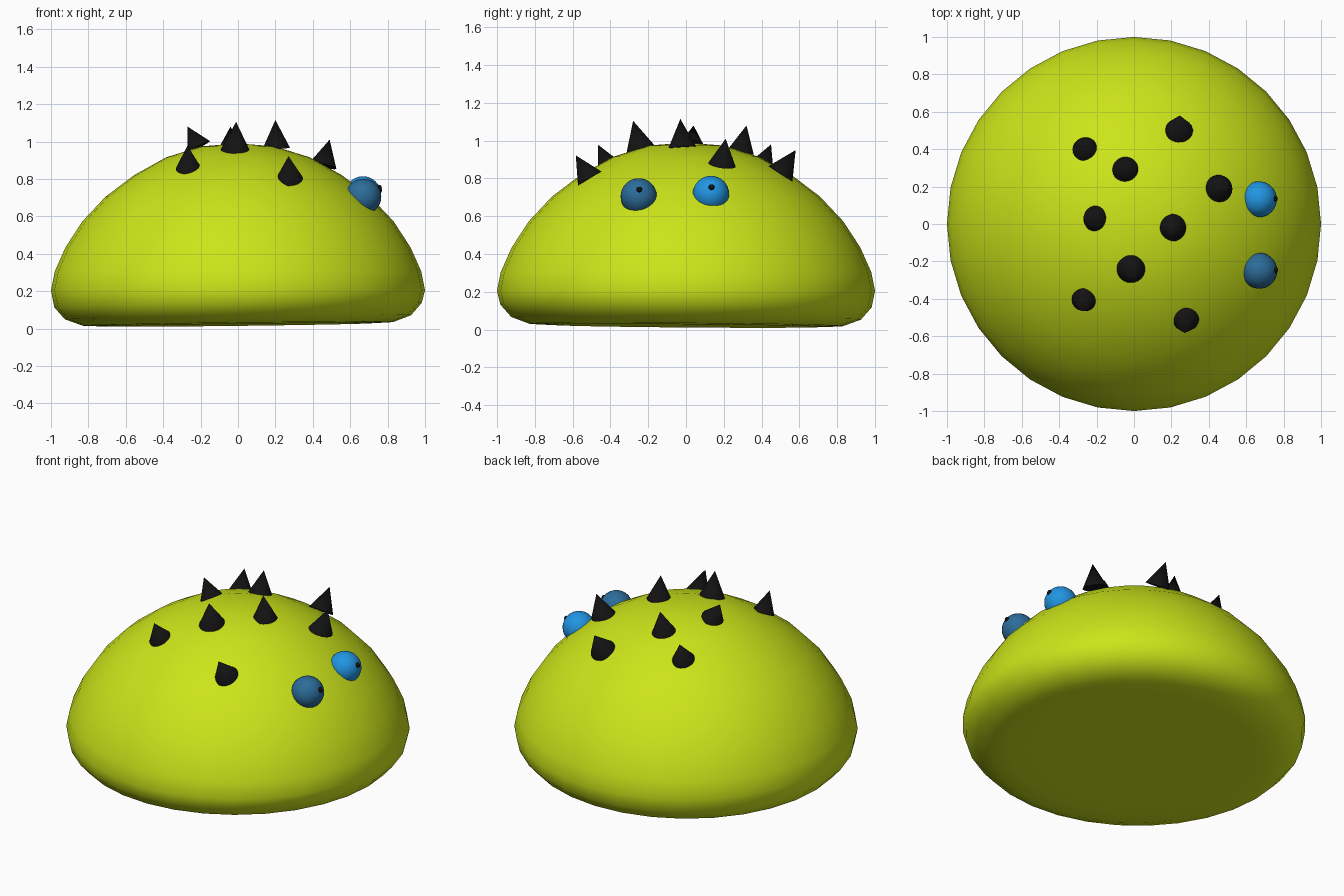
import bpy, bmesh, math
from mathutils import Vector, Matrix

if "Cube" in bpy.data.objects:
    bpy.data.objects.remove(bpy.data.objects["Cube"])


def material(name, rgb):
    m = bpy.data.materials.new(name)
    m.diffuse_color = (*rgb, 1)
    m.use_nodes = True
    m.node_tree.nodes["Principled BSDF"].inputs["Base Color"].default_value = m.diffuse_color
    return m


GREEN = material("lime_skin", (0.60, 0.78, 0.01))
BLACK = material("black", (0.006, 0.006, 0.006))
BRIGHT = material("bright_blue", (0.016, 0.30, 0.76))
DULL = material("dull_blue", (0.025, 0.15, 0.32))


def finish(name, bm, mat, angle=50):
    bmesh.ops.recalc_face_normals(bm, faces=bm.faces)
    me = bpy.data.meshes.new(name)
    bm.to_mesh(me)
    bm.free()
    me.materials.append(mat)
    ob = bpy.data.objects.new(name, me)
    bpy.context.collection.objects.link(ob)
    bpy.ops.object.select_all(action='DESELECT')
    ob.select_set(True)
    bpy.context.view_layer.objects.active = ob
    bpy.ops.object.shade_smooth_by_angle(angle=math.radians(angle))
    return ob


# Domed body: half profile (radius, height) spun around z
profile = [(0, 0.02), (0.2, 0.02), (0.39, 0.02), (0.56, 0.02), (0.71, 0.02),
           (0.83, 0.025), (0.925, 0.06), (0.982, 0.125), (1.0, 0.205),
           (0.98, 0.305), (0.922, 0.435), (0.832, 0.573), (0.708, 0.705),
           (0.556, 0.82), (0.385, 0.915), (0.197, 0.974), (0, 0.99)]
bm = bmesh.new()
verts = [bm.verts.new((r, 0, z)) for r, z in profile]
edges = [bm.edges.new(p) for p in zip(verts, verts[1:])]
bmesh.ops.spin(bm, geom=verts + edges, cent=(0, 0, 0), axis=(0, 0, 1),
               angle=2 * math.pi, steps=32, use_duplicate=False)
bmesh.ops.remove_doubles(bm, verts=bm.verts, dist=1e-4)
# the underside leans very slightly
for v in bm.verts:
    if v.co.z < 0.15:
        v.co.z += 0.012 * v.co.x - 0.008 * v.co.y
finish("body", bm, GREEN, 80)

# Spikes: base centre, tip, base radius
spikes = [
    ((-0.26, 0.40, 0.86), (-0.27, 0.45, 0.98), 0.068),
    ((-0.045, 0.29, 0.94), (-0.04, 0.32, 1.08), 0.070),
    ((0.24, 0.50, 0.825), (0.245, 0.58, 0.95), 0.075),
    ((0.455, 0.19, 0.872), (0.49, 0.21, 1.01), 0.073),
    ((-0.21, 0.03, 0.97), (-0.27, 0.04, 1.08), 0.068),
    ((0.205, -0.02, 0.965), (0.20, -0.03, 1.115), 0.073),
    ((-0.015, -0.24, 0.955), (-0.01, -0.28, 1.105), 0.077),
    ((-0.265, -0.405, 0.855), (-0.27, -0.465, 0.978), 0.068),
    ((0.275, -0.51, 0.80), (0.27, -0.583, 0.922), 0.072),
]
for i, (base, tip, r) in enumerate(spikes):
    a, b = Vector(base), Vector(tip)
    d = b - a
    mat = Matrix.Translation((a + b) / 2) @ d.to_track_quat('Z', 'Y').to_matrix().to_4x4()
    bm = bmesh.new()
    bmesh.ops.create_cone(bm, cap_ends=True, segments=32, radius1=r,
                          radius2=0, depth=d.length, matrix=mat)
    finish(f"spike_{i + 1}", bm, BLACK)


def ball(name, centre, r, mat, u=32, v=16):
    bm = bmesh.new()
    bmesh.ops.create_uvsphere(bm, u_segments=u, v_segments=v, radius=r,
                              matrix=Matrix.Translation(centre))
    finish(name, bm, mat)


# Eyes with small pupils looking along +x
for side, c, mat in (("left", (0.668, 0.132, 0.718), BRIGHT),
                     ("right", (0.67, -0.25, 0.705), DULL)):
    ball(f"{side}_eye", c, 0.096, mat)
    ball(f"{side}_pupil", Vector(c) + Vector((0.085, 0.003, 0.035)), 0.016, BLACK, 16, 8)
